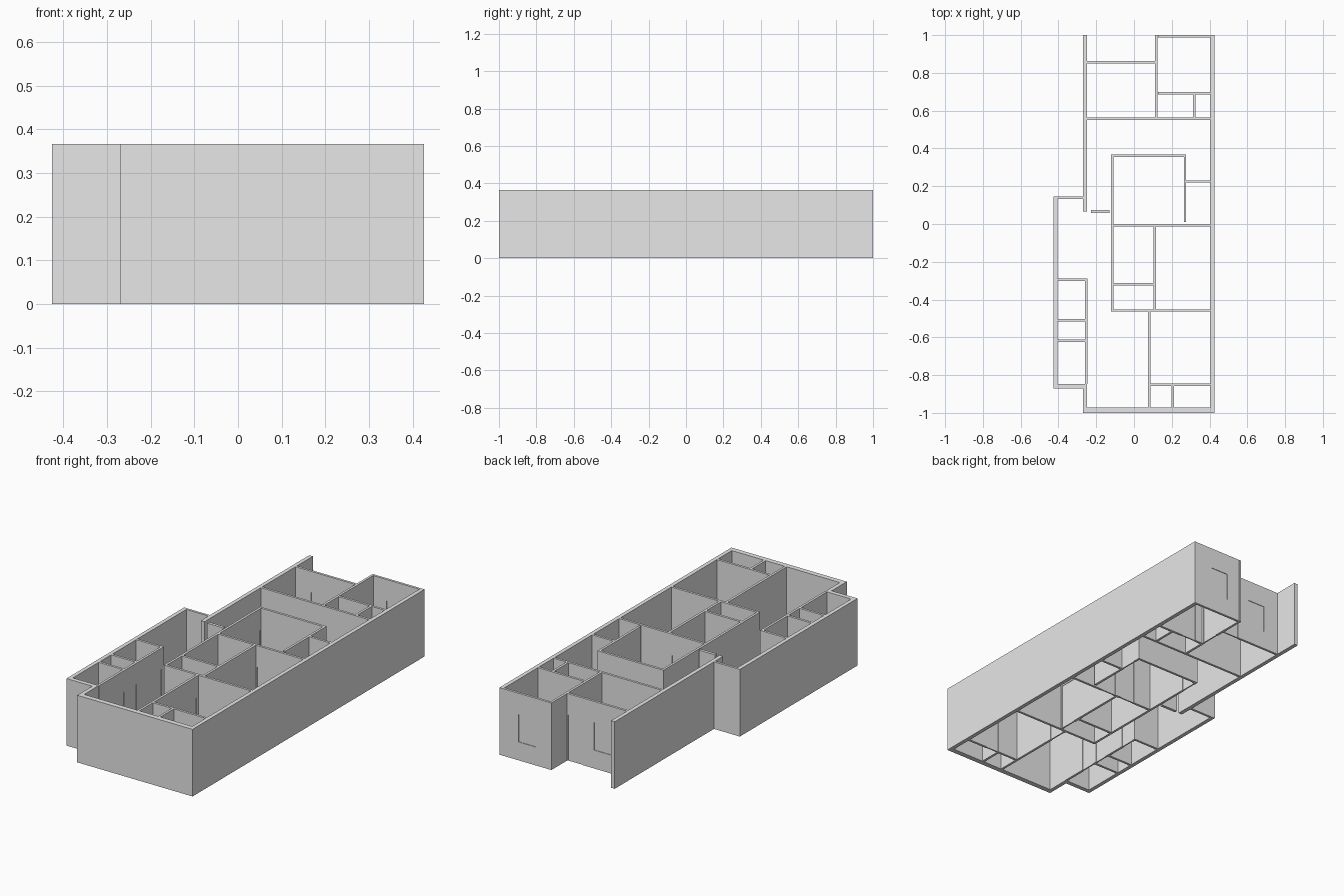
import bpy
import bmesh

HEIGHT = 0.366
THIN = 0.013
DOOR = (0.0, 0.25)
WINDOW = (0.1, 0.25)
RECESS = 0.003

default = bpy.data.objects.get("Cube")
if default:
    bpy.data.objects.remove(default, do_unlink=True)

plaster = bpy.data.materials.new("plaster_grey")
plaster.use_nodes = True
GREY = (0.8, 0.8, 0.8, 1)
plaster.diffuse_color = GREY
plaster.node_tree.nodes["Principled BSDF"].inputs["Base Color"].default_value = GREY


def boxes(name, extents):
    """One object made of axis-aligned boxes given as three (low, high) ranges."""
    bm = bmesh.new()
    for ranges in extents:
        verts = bmesh.ops.create_cube(bm, size=1)["verts"]
        for v in verts:
            for i, (low, high) in enumerate(ranges):
                v.co[i] = (low + high) / 2 + v.co[i] * (high - low)
    mesh = bpy.data.meshes.new(name)
    bm.to_mesh(mesh)
    bm.free()
    obj = bpy.data.objects.new(name, mesh)
    bpy.context.collection.objects.link(obj)
    return obj


def oriented(axis, along, across, up):
    return (along, across, up) if axis == "x" else (across, along, up)


def wall(name, axis, centre, start, end, thick=THIN, openings=()):
    """A wall running along an axis, with shallow door or window recesses on both faces."""
    half = thick / 2
    obj = boxes(name, [oriented(axis, (start, end), (centre - half, centre + half), (0, HEIGHT))])
    obj.data.materials.append(plaster)
    if not openings:
        return
    slabs = []
    for low, high, (sill, lintel) in openings:
        bottom = sill if sill > 0 else -0.02
        for side in (-1, 1):
            inner = centre + side * (half - RECESS)
            outer = centre + side * (half + 0.02)
            slabs.append(oriented(axis, (low, high), sorted((inner, outer)), (bottom, lintel)))
    cutter = boxes(name + "_cutter", slabs)
    cutter.hide_render = True
    mod = obj.modifiers.new("recesses", "BOOLEAN")
    mod.operation = "DIFFERENCE"
    mod.solver = "EXACT"
    mod.object = cutter
    # Bake the recesses and drop the cutter
    bpy.context.view_layer.update()
    graph = bpy.context.evaluated_depsgraph_get()
    baked = bpy.data.meshes.new_from_object(obj.evaluated_get(graph))
    obj.modifiers.clear()
    obj.data = baked
    if not baked.materials:
        baked.materials.append(plaster)
    bpy.data.objects.remove(cutter, do_unlink=True)


# Outer shell
wall("east_outer_wall", "y", 0.415, -1, 1, 0.022)
wall("front_outer_wall", "x", -0.986, -0.27, 0.404, 0.028)
wall("front_west_return", "y", -0.259, -0.972, -0.87, 0.022)
wall("west_wing_front_wall", "x", -0.858, -0.426, -0.248, 0.024)
wall("west_wing_outer_wall", "y", -0.415, -0.846, 0.145, 0.022)
wall("west_wing_back_wall", "x", 0.138, -0.404, -0.27)
wall("back_west_outer_wall", "y", -0.259, 0.065, 1, 0.022)
wall("back_outer_wall", "x", 0.993, 0.126, 0.404, openings=[(0.205, 0.31, WINDOW)])

# Back rooms
wall("back_terrace_wall", "x", 0.857, -0.248, 0.113,
     openings=[(-0.155, -0.05, WINDOW), (0.02, 0.108, DOOR)])
wall("back_bedroom_side_wall", "y", 0.119, 0.565, 1, openings=[(0.71, 0.81, DOOR)])
wall("back_bedroom_front_wall", "x", 0.693, 0.126, 0.404, openings=[(0.17, 0.26, DOOR)])
wall("back_bath_divider", "y", 0.32, 0.565, 0.687)
wall("back_rooms_front_wall", "x", 0.558, -0.248, 0.404)

# Central rooms
wall("central_room_back_wall", "x", 0.362, -0.122, 0.276)
wall("central_room_east_wall", "y", 0.27, 0.01, 0.356, openings=[(0.235, 0.33, DOOR)])
wall("store_back_wall", "x", 0.225, 0.276, 0.404)
wall("central_spine_wall", "y", -0.116, -0.452, 0.356, openings=[(0.26, 0.345, DOOR)])
wall("central_cross_wall", "x", -0.008, -0.11, 0.404,
     openings=[(0.0, 0.086, DOOR), (0.125, 0.21, DOOR)])
wall("middle_bedroom_divider", "y", 0.111, -0.452, -0.014, openings=[(-0.44, -0.35, DOOR)])
wall("middle_bath_wall", "x", -0.32, -0.11, 0.105)
wall("middle_rooms_front_wall", "x", -0.458, -0.122, 0.404)

# Front rooms
wall("front_bedroom_side_wall", "y", 0.08, -0.972, -0.464, openings=[(-0.57, -0.48, DOOR)])
wall("front_bath_wall", "x", -0.85, 0.086, 0.404, openings=[(0.212, 0.287, DOOR)])
wall("front_bath_divider", "y", 0.206, -0.972, -0.856)

# West wing rooms and entrance screen
wall("west_wing_inner_wall", "y", -0.252, -0.846, -0.288,
     openings=[(-0.71, -0.63, DOOR), (-0.6, -0.525, DOOR), (-0.39, -0.31, DOOR)])
for label, y in (("back", -0.294), ("middle", -0.51), ("front", -0.617)):
    wall("west_wing_divider_" + label, "x", y, -0.404, -0.2585)
wall("entrance_screen", "x", 0.067, -0.228, -0.13, 0.016)
